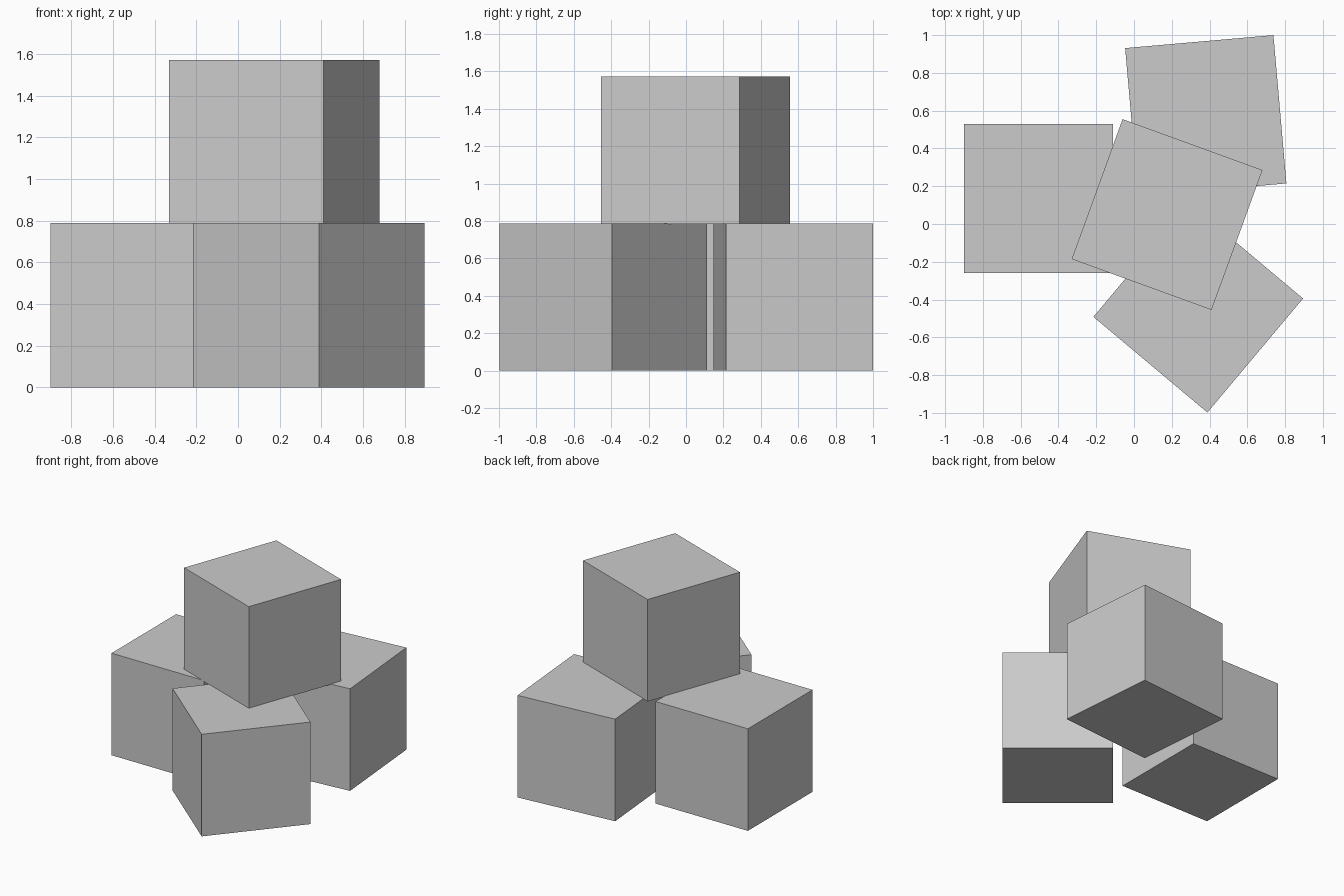
import bpy
import math

if "Cube" in bpy.data.objects:
    bpy.data.objects.remove(bpy.data.objects["Cube"])

SIZE = 0.788

# Single plain grey for every block
grey = bpy.data.materials.new("plain_grey")
grey.diffuse_color = (0.6, 0.6, 0.6, 1.0)
grey.use_nodes = True
grey.node_tree.nodes["Principled BSDF"].inputs["Base Color"].default_value = grey.diffuse_color


def block(name, x, y, bottom, turn):
    """Sharp-edged cube resting at a height, turned about the vertical."""
    bpy.ops.mesh.primitive_cube_add(size=SIZE, location=(x, y, bottom + SIZE / 2),
                                    rotation=(0, 0, math.radians(turn)))
    obj = bpy.context.object
    obj.name = name
    obj.data.materials.append(grey)


# Three blocks on the floor
block("left_block", -0.505, 0.135, 0.0, 0)
block("back_block", 0.38, 0.573, 0.0, 5)
block("front_block", 0.34, -0.443, 0.0, -40)

# One block stacked across them, sunk in very slightly
block("top_block", 0.175, 0.05, 0.784, -20)
